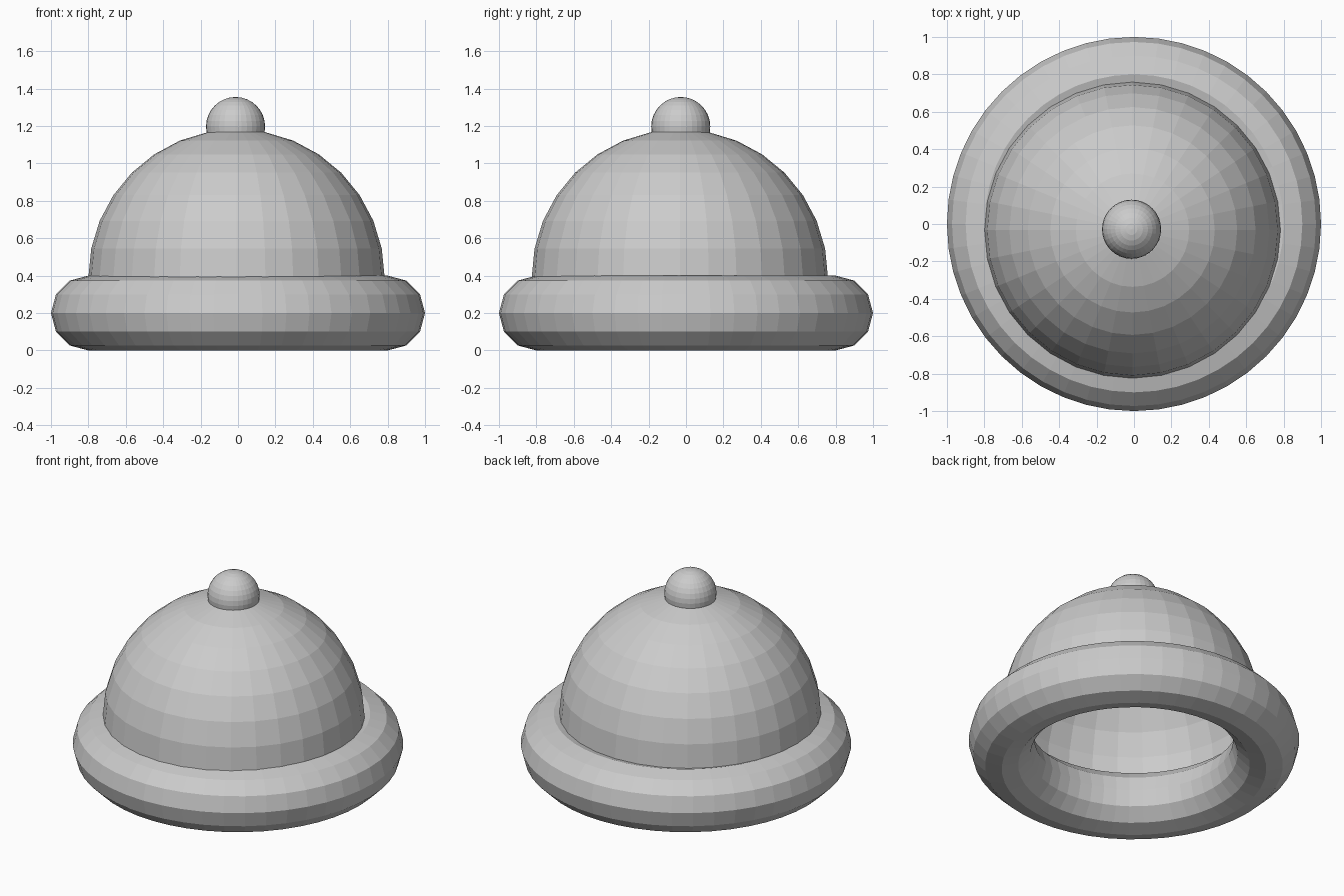
import bpy
import bmesh

if "Cube" in bpy.data.objects:
    bpy.data.objects.remove(bpy.data.objects["Cube"])


def ball(name, radius, location, half=False):
    """Flat-shaded UV sphere, optionally only its open upper half."""
    bm = bmesh.new()
    bmesh.ops.create_uvsphere(bm, u_segments=32, v_segments=16, radius=radius)
    if half:
        lower = [v for v in bm.verts if v.co.z < -1e-4]
        bmesh.ops.delete(bm, geom=lower, context='VERTS')
    mesh = bpy.data.meshes.new(name)
    bm.to_mesh(mesh)
    bm.free()
    obj = bpy.data.objects.new(name, mesh)
    obj.location = location
    bpy.context.collection.objects.link(obj)
    return obj


# Rolled brim resting on the ground
bpy.ops.mesh.primitive_torus_add(major_segments=48, minor_segments=12,
                                 major_radius=0.8, minor_radius=0.2,
                                 location=(0, 0, 0.2))
bpy.context.object.name = "brim"

# Hollow dome, slightly off centre, open underneath
ball("dome", 0.792, (-0.008, -0.033, 0.39), half=True)

# Round knob on top
ball("top_knob", 0.158, (-0.013, -0.028, 1.197))
